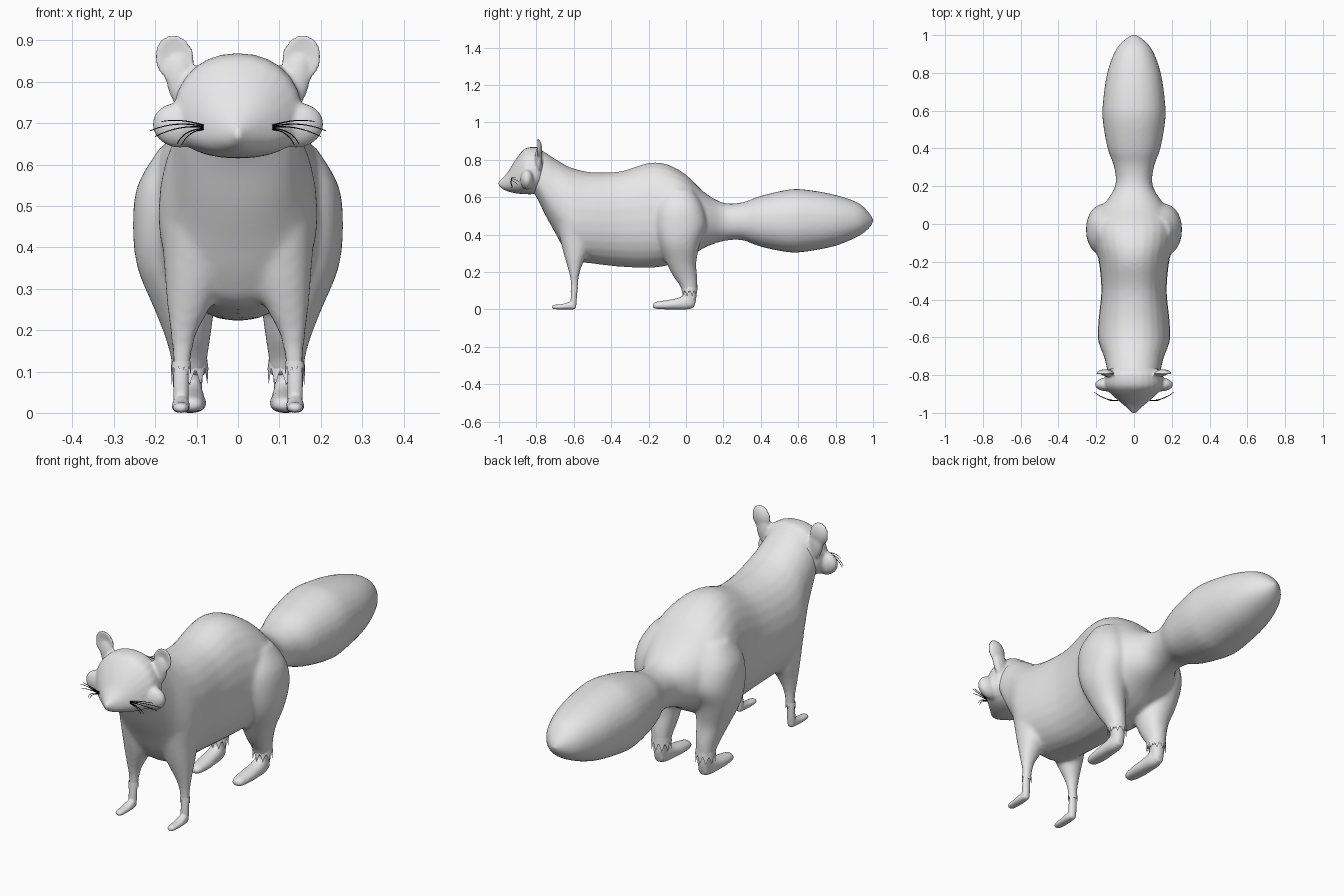
import bpy, bmesh, math
from mathutils import Matrix, Vector


def material(name, rgb):
    m = bpy.data.materials.new(name)
    m.diffuse_color = (*rgb, 1)
    return m


FUR = material("grey fur", (0.8, 0.8, 0.8))
BLACK = material("black", (0.0, 0.0, 0.0))


def spline(rows, steps=4):
    """Catmull-Rom interpolation of the station rows."""
    out = []
    for i in range(len(rows) - 1):
        a, b = rows[max(i - 1, 0)], rows[i]
        c, d = rows[i + 1], rows[min(i + 2, len(rows) - 1)]
        for k in range(steps):
            t = k / steps
            out.append([0.5 * (2 * q + (r - p) * t + (2 * p - 5 * q + 4 * r - s) * t * t
                               + (3 * q - p - 3 * r + s) * t ** 3)
                        for p, q, r, s in zip(a, b, c, d)])
    return out + [list(rows[-1])]


def loft(bm, axis, rows, side=1, power=0.92, n=28):
    """Skin rings; each row is (position, centre x, half width, low, widest, high)."""
    rings = []
    for t, cx, hw, lo, mid, hi in spline(rows):
        ring = []
        for k in range(n):
            a = 2 * math.pi * k / n
            c, s = math.cos(a), math.sin(a)
            x = side * (cx + max(hw, 0.001) * math.copysign(abs(c) ** power, c))
            w = mid + (hi - mid if s > 0 else mid - lo) * math.copysign(abs(s) ** power, s)
            ring.append(bm.verts.new((x, t, w) if axis == 'y' else (x, w, t)))
        rings.append(ring)
    for r0, r1 in zip(rings, rings[1:]):
        for k in range(n):
            bm.faces.new((r0[k], r0[(k + 1) % n], r1[(k + 1) % n], r1[k]))
    bm.faces.new(rings[0])
    bm.faces.new(rings[-1])


def ball(bm, centre, radii, tilt=0, dished=False):
    verts = bmesh.ops.create_uvsphere(bm, u_segments=28, v_segments=18, radius=1)["verts"]
    for v in verts:
        if dished and v.co.y < 0:
            v.co.y *= -0.25
        v.co = Vector(a * b for a, b in zip(v.co, radii))
        v.co = Matrix.Rotation(tilt, 3, 'Y') @ v.co + Vector(centre)


def finish(bm, name, mat, voxel=0, smooth=0):
    bmesh.ops.recalc_face_normals(bm, faces=bm.faces)
    for f in bm.faces:
        f.smooth = True
    me = bpy.data.meshes.new(name)
    bm.to_mesh(me)
    bm.free()
    me.materials.append(mat)
    ob = bpy.data.objects.new(name, me)
    bpy.context.collection.objects.link(ob)
    if voxel:
        r = ob.modifiers.new("fuse", 'REMESH')
        r.mode, r.voxel_size, r.use_smooth_shade = 'VOXEL', voxel, True
        s = ob.modifiers.new("soften", 'SMOOTH')
        s.factor, s.iterations = 0.5, smooth
    return ob


# Body, tail and upper legs fused into one skin
bm = bmesh.new()
loft(bm, 'y', [(y, 0, hw, lo, mid, hi) for y, hw, lo, mid, hi in [
    (-.84, .10, .66, .74, .83), (-.80, .135, .60, .70, .86), (-.75, .147, .50, .64, .838),
    (-.70, .16, .41, .58, .805), (-.65, .18, .32, .52, .775), (-.60, .192, .262, .48, .753),
    (-.50, .187, .245, .47, .733), (-.35, .173, .228, .47, .738), (-.20, .186, .222, .48, .783),
    (-.10, .21, .235, .47, .775), (0, .215, .27, .47, .72), (.10, .16, .33, .47, .625),
    (.20, .10, .365, .47, .57), (.30, .105, .37, .47, .572), (.40, .14, .335, .47, .607),
    (.55, .166, .305, .47, .641), (.65, .164, .31, .475, .639), (.80, .142, .34, .475, .612),
    (.92, .098, .39, .475, .57), (.98, .045, .435, .475, .515), (1.004, .004, .472, .475, .478)]])
for s in (1, -1):
    # front leg
    loft(bm, 'z', [(.10, .137, .022, -.613, -.597, -.579), (.16, .134, .026, -.618, -.597, -.575),
                   (.20, .13, .034, -.626, -.597, -.567), (.25, .12, .05, -.64, -.597, -.55),
                   (.32, .108, .068, -.66, -.597, -.52), (.45, .10, .085, -.69, -.60, -.50)], s)
    # thigh and hind leg
    loft(bm, 'z', [(.09, .117, .040, -.02, .02, .06), (.13, .118, .044, -.035, .015, .061),
                   (.18, .121, .054, -.07, -.005, .06), (.25, .13, .072, -.105, -.025, .055),
                   (.35, .148, .095, -.145, -.035, .075), (.45, .145, .109, -.17, -.03, .11),
                   (.55, .135, .108, -.165, -.03, .09), (.64, .11, .08, -.12, -.04, .04)], s)
finish(bm, "body_and_tail", FUR, 0.01, 8)

# Head with cheek tufts and cupped ears
bm = bmesh.new()
loft(bm, 'y', [(y, 0, hw, lo, mid, hi) for y, hw, lo, mid, hi in [
    (-1.002, .008, .662, .672, .684), (-.98, .03, .643, .67, .703), (-.95, .064, .63, .675, .738),
    (-.92, .10, .622, .68, .787), (-.89, .132, .618, .69, .83), (-.86, .155, .616, .70, .86),
    (-.82, .157, .616, .71, .869), (-.785, .145, .63, .72, .864), (-.755, .11, .67, .74, .835)]])
for s in (1, -1):
    ball(bm, (s * .143, -.85, .695), (.064, .036, .054), s * -.15)
    ball(bm, (s * .137, -.788, .80), (.036, .02, .07), s * .2)
    ball(bm, (s * .153, -.800, .856), (.049, .031, .06), s * .25, dished=True)
finish(bm, "head", FUR, 0.0065, 5)

for s, label in ((1, "left"), (-1, "right")):
    # Front paw with its thin shank
    bm = bmesh.new()
    loft(bm, 'y', [(-.717, .138, .008, .006, .012, .018), (-.705, .138, .018, .001, .012, .024),
                   (-.66, .138, .022, 0, .014, .029), (-.62, .138, .021, 0, .018, .042),
                   (-.595, .138, .016, 0, .018, .05)], s)
    loft(bm, 'z', [(.008, .138, .017, -.615, -.603, -.588), (.05, .138, .019, -.617, -.60, -.584),
                   (.12, .138, .019, -.612, -.597, -.582)], s)
    finish(bm, label + "_front_paw", FUR, 0.005, 4)

    # Hind paw with heel and ankle
    bm = bmesh.new()
    loft(bm, 'y', [(-.178, .112, .012, .01, .018, .028), (-.16, .112, .028, .003, .018, .04),
                   (-.10, .113, .036, 0, .022, .05), (-.04, .115, .035, 0, .028, .062),
                   (.01, .116, .032, 0, .035, .085), (.045, .117, .022, .012, .04, .09)], s)
    loft(bm, 'z', [(.03, .117, .026, -.01, .022, .05), (.07, .117, .031, -.012, .025, .056),
                   (.13, .117, .034, -.015, .02, .054)], s)
    finish(bm, label + "_hind_paw", FUR, 0.006, 4)

    # Jagged fur cuffs: (centre x, y, radii x, y, top z, notch z, tip z)
    for part, (cx, cy, rx, ry, top, notch, tip) in {
            "front_cuff": (.137, -.597, .022, .018, .125, .112, .09),
            "hind_cuff": (.117, .019, .042, .041, .135, .108, .068)}.items():
        bm, n = bmesh.new(), 20
        rows = []
        for low in (0, 1):
            rows.append([])
            for k in range(n):
                a, g = 2 * math.pi * k / n, 1 + .08 * low
                z = top if not low else (tip if k % 2 else notch)
                rows[-1].append(bm.verts.new((s * (cx + rx * g * math.cos(a)),
                                              cy + ry * g * math.sin(a), z)))
        for k in range(n):
            j = (k + 1) % n
            bm.faces.new((rows[0][k], rows[0][j], rows[1][j], rows[1][k]))
        finish(bm, label + "_" + part, FUR)

    # Whiskers: root, bend and tip of each hair
    curve = bpy.data.curves.new(label + "_whiskers", 'CURVE')
    curve.dimensions, curve.bevel_depth, curve.bevel_resolution = '3D', 0.0017, 1
    for root_z, bend, tip in [(.695, (.14, -.935, .713), (.185, -.91, .704)),
                              (.692, (.15, -.935, .708), (.212, -.89, .682)),
                              (.690, (.14, -.937, .698), (.20, -.90, .668)),
                              (.687, (.13, -.94, .686), (.147, -.925, .650)),
                              (.685, (.12, -.94, .682), (.136, -.93, .648))]:
        root = Vector((.083, -.935, root_z))
        sp = curve.splines.new('POLY')
        sp.points.add(8)
        for k, p in enumerate(sp.points):
            t = k / 8
            q = root * (1 - t) ** 2 + Vector(bend) * 2 * t * (1 - t) + Vector(tip) * t * t
            p.co = (s * q.x, q.y, q.z, 1)
            p.radius = 1.1 - .5 * t
    curve.materials.append(BLACK)
    bpy.context.collection.objects.link(bpy.data.objects.new(label + "_whiskers", curve))
